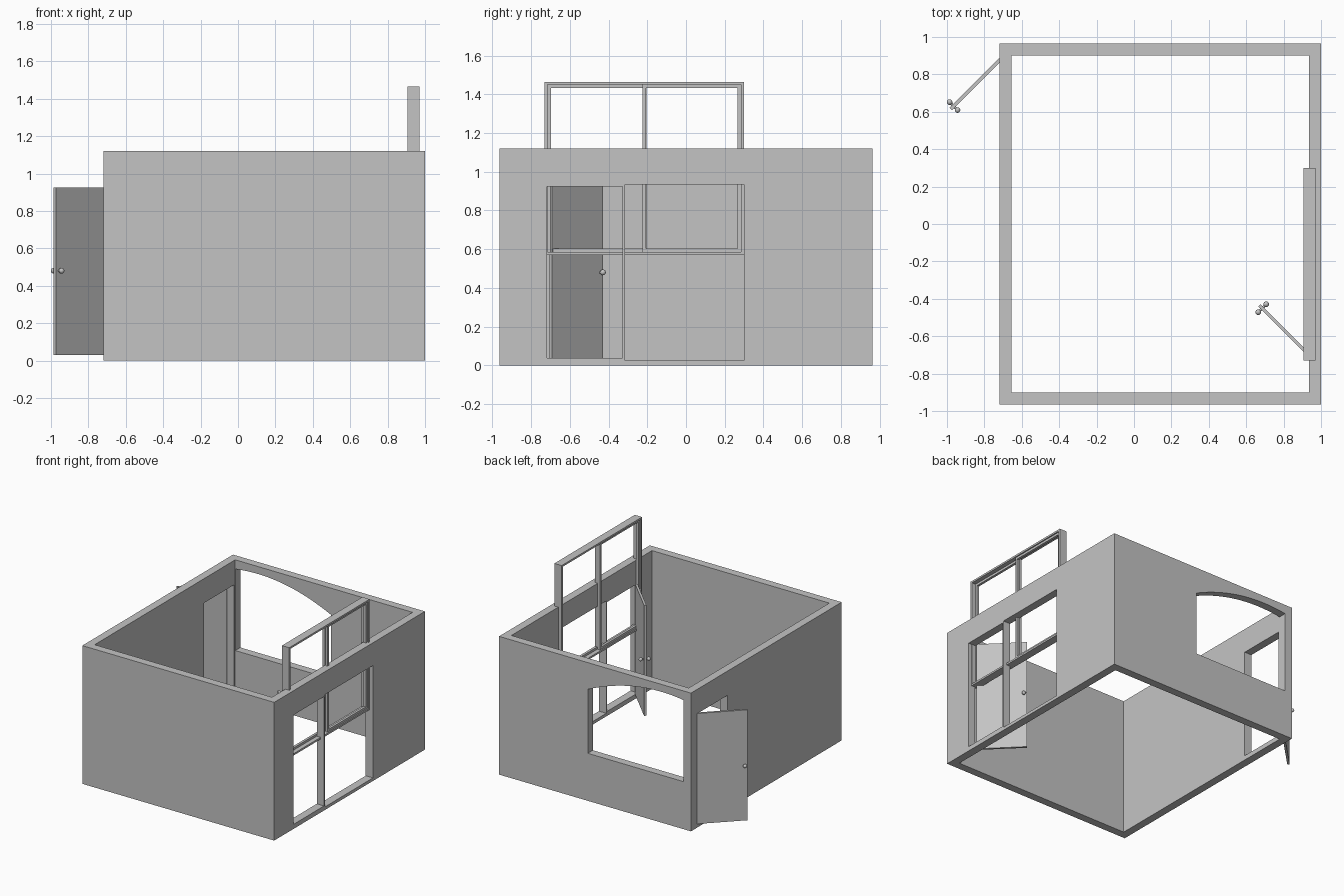
import bpy, bmesh
from math import radians
from mathutils import Vector, Matrix

cube = bpy.data.objects.get("Cube")
if cube:
    bpy.data.objects.remove(cube, do_unlink=True)

# One plain grey for everything
grey = bpy.data.materials.new("plain_grey")
COLOR = (0.55, 0.55, 0.55, 1)
grey.diffuse_color = COLOR
grey.use_nodes = True
grey.node_tree.nodes["Principled BSDF"].inputs["Base Color"].default_value = COLOR


def finish(name, bm):
    mesh = bpy.data.meshes.new(name)
    bmesh.ops.recalc_face_normals(bm, faces=bm.faces)
    bm.to_mesh(mesh)
    bm.free()
    mesh.materials.append(grey)
    obj = bpy.data.objects.new(name, mesh)
    bpy.context.collection.objects.link(obj)
    return obj


def add_box(bm, x, y, z):
    lo, hi = Vector((x[0], y[0], z[0])), Vector((x[1], y[1], z[1]))
    mat = Matrix.Translation((lo + hi) / 2) @ Matrix.Diagonal((*(hi - lo), 1))
    bmesh.ops.create_cube(bm, size=1, matrix=mat)


def box(name, x, y, z):
    bm = bmesh.new()
    add_box(bm, x, y, z)
    return finish(name, bm)


def frame(name, x, y, z, t):
    """Rectangular frame facing x, with bars t wide."""
    bm = bmesh.new()
    for ys in ((y[0], y[0] + t), (y[1] - t, y[1])):
        add_box(bm, x, ys, z)
    for zs in ((z[0], z[0] + t), (z[1] - t, z[1])):
        add_box(bm, x, (y[0] + t, y[1] - t), zs)
    return finish(name, bm)


def arched_cutter(x0, x1, sill, peak_x, peak_z, curve, steps=16):
    """Prism through the back wall with a lopsided arched top."""
    profile = [(x0, sill), (x1, sill)]
    for i in range(steps + 1):
        x = x1 + (x0 - x1) * i / steps
        profile.append((x, peak_z - curve * (x - peak_x) ** 2))
    bm = bmesh.new()
    face = bm.faces.new([bm.verts.new((x, 0.8, z)) for x, z in profile])
    new = bmesh.ops.extrude_face_region(bm, geom=[face])["geom"]
    verts = [v for v in new if isinstance(v, bmesh.types.BMVert)]
    bmesh.ops.translate(bm, verts=verts, vec=(0, 0.4, 0))
    return finish("cutter", bm)


def cut(obj, cutters):
    for c in cutters:
        c.hide_render = True
        mod = obj.modifiers.new("opening", "BOOLEAN")
        mod.operation = "DIFFERENCE"
        mod.solver = "EXACT"
        mod.object = c
    deps = bpy.context.evaluated_depsgraph_get()
    mesh = bpy.data.meshes.new_from_object(obj.evaluated_get(deps))
    obj.modifiers.clear()
    obj.data = mesh
    for c in cutters:
        bpy.data.objects.remove(c, do_unlink=True)


# Walls: open-topped shell with doorway, window wall and arched opening
OPEN_Z = (0.025, 0.935)
BAY_Y = (-0.73, 0.30)
SIDE_DOOR_Y = (0.485, 0.899)
walls = box("walls", (-0.72, 1), (-0.965, 0.965), (0, 1.12))
cut(walls, [
    box("cutter", (-0.655, 0.935), (-0.9, 0.9), (-1, 2)),
    box("cutter", (0.9, 1.1), BAY_Y, OPEN_Z),
    box("cutter", (-0.8, -0.6), SIDE_DOOR_Y, OPEN_Z),
    arched_cutter(-0.654, 0.205, 0.385, -0.455, 1.06, 0.36),
])

# Door frames lining the two doorways
frame("left_door_frame", (0.935, 1), (BAY_Y[0], -0.315), OPEN_Z, 0.012)
frame("right_door_frame", (-0.72, -0.655), SIDE_DOOR_Y, OPEN_Z, 0.012)


# Doors standing ajar, each with a knob on both faces
def door(name, hinge, angle):
    place = Matrix.Translation((*hinge, 0)) @ Matrix.Rotation(radians(angle), 4, "Z")
    leaf = box(name, (0, 0.375), (-0.009, 0.009), (0.03, 0.925))
    leaf.matrix_world = place
    bm = bmesh.new()
    for side in (-1, 1):
        bmesh.ops.create_uvsphere(bm, u_segments=16, v_segments=10, radius=0.015,
                                  matrix=Matrix.Translation((0.353, side * 0.03, 0.48)))
    bmesh.ops.create_cone(bm, cap_ends=True, segments=12, radius1=0.006, radius2=0.006,
                          depth=0.06, matrix=Matrix.Translation((0.353, 0, 0.48))
                          @ Matrix.Rotation(radians(90), 4, "X"))
    for f in bm.faces:
        f.smooth = len(f.verts) <= 4
    finish(name + "_knobs", bm).matrix_world = place


door("left_door", (0.935, -0.70), 135)
door("right_door", (-0.715, 0.88), 225)

# Raised sliding window: deep outer frame holding two offset sashes
WIN_Z = (0.57, 1.465)
EDGE = 0.015
frame("window_frame", (0.905, 0.97), BAY_Y, WIN_Z, EDGE)
inner_z = (WIN_Z[0] + EDGE, WIN_Z[1] - EDGE)
frame("window_sash_front", (0.915, 0.935), (BAY_Y[0] + EDGE, -0.205), inner_z, 0.018)
frame("window_sash_back", (0.94, 0.96), (-0.225, BAY_Y[1] - EDGE), inner_z, 0.018)
